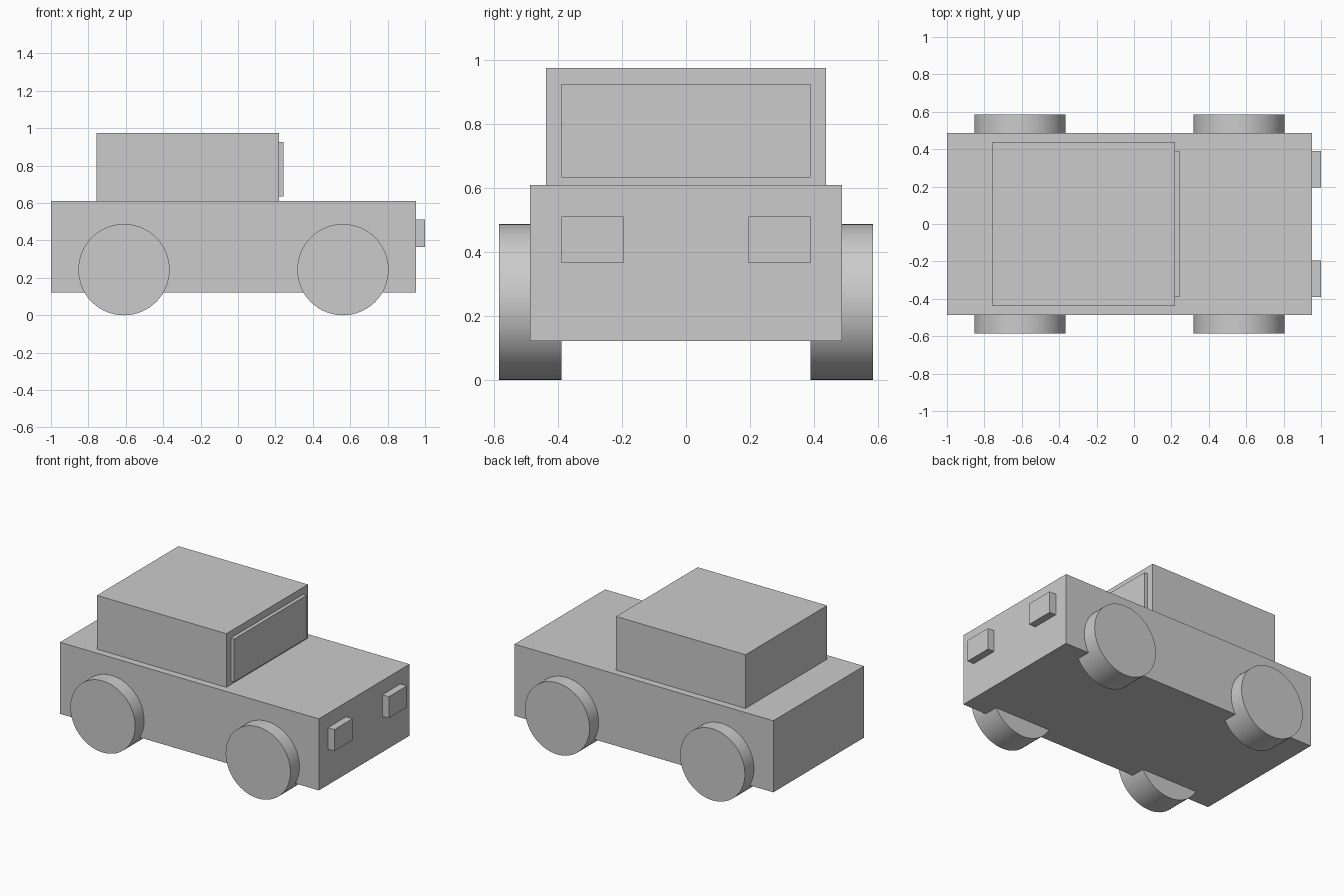
import bpy
import math

if "Cube" in bpy.data.objects:
    bpy.data.objects.remove(bpy.data.objects["Cube"])

U = 2 / 4.1          # design unit: the car is 4.1 units long overall
X0 = -0.05           # body centre along x, in design units


def box(name, x, y, z):
    """Box from (min, max) ranges in design units."""
    ranges = (x, y, z)
    centre = [(a + b) / 2 * U for a, b in ranges]
    bpy.ops.mesh.primitive_cube_add(size=1, location=centre)
    ob = bpy.context.object
    ob.name = name
    ob.scale = [(b - a) * U for a, b in ranges]
    bpy.ops.object.transform_apply(location=False, rotation=False, scale=True)
    return ob


def wheel(name, x, y):
    bpy.ops.mesh.primitive_cylinder_add(
        vertices=64, radius=0.5 * U, depth=0.4 * U,
        location=(x * U, y * U, 0.5 * U), rotation=(math.pi / 2, 0, 0))
    bpy.context.object.name = name
    bpy.ops.object.shade_smooth_by_angle(angle=math.radians(30))


# Body, cabin and windscreen
box("body", (X0 - 2, X0 + 2), (-1, 1), (0.25, 1.25))
box("cabin", (X0 - 1.5, X0 + 0.5), (-0.9, 0.9), (1.25, 2.0))
box("windscreen", (X0 + 0.5, X0 + 0.55), (-0.8, 0.8), (1.3, 1.9))

# Wheels and headlights on both sides
for side, s in (("right", -1), ("left", 1)):
    wheel("front_wheel_" + side, X0 + 1.2, s)
    wheel("rear_wheel_" + side, X0 - 1.2, s)
    box("headlight_" + side, (X0 + 2, X0 + 2.1),
        sorted((s * 0.4, s * 0.8)), (0.75, 1.05))
